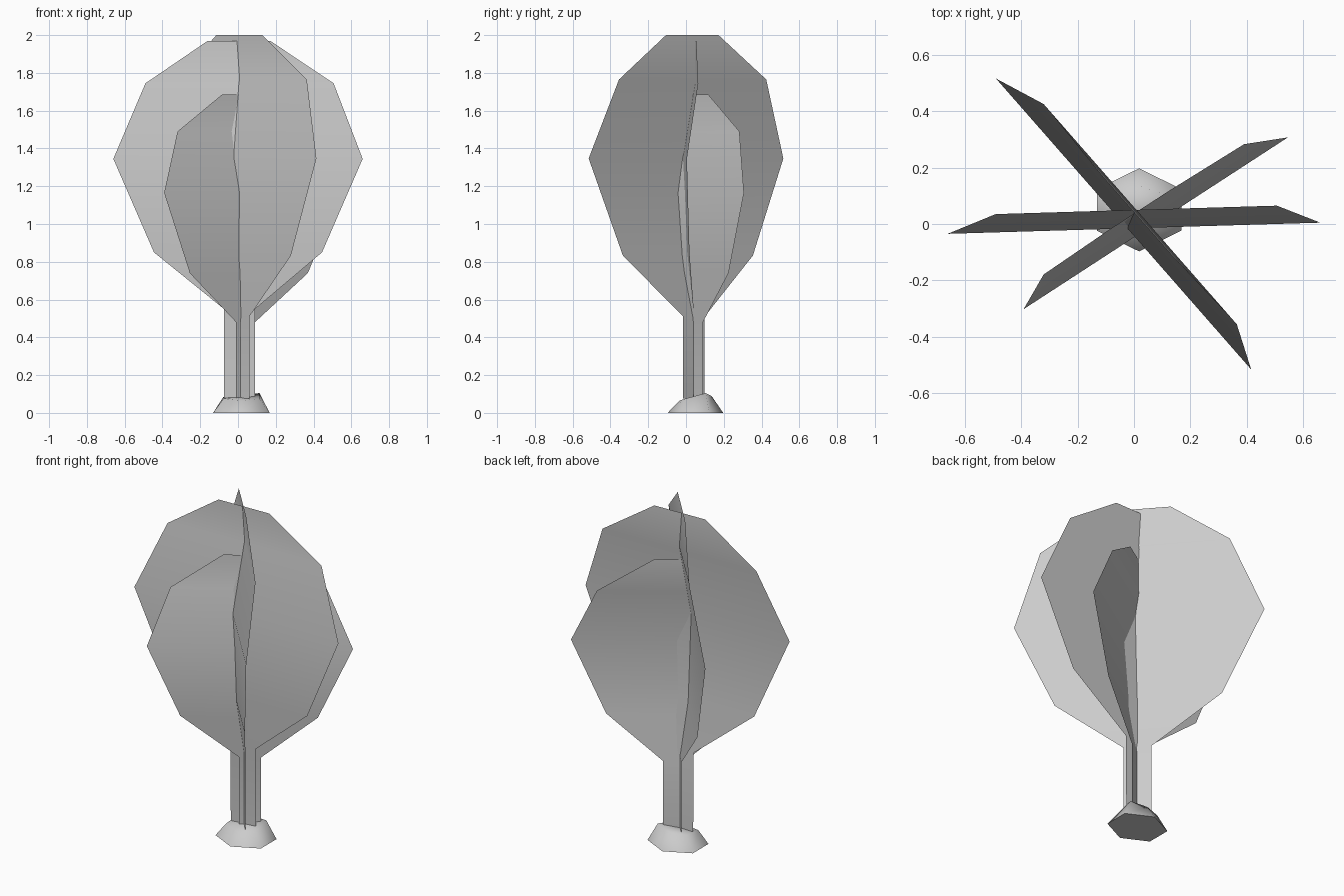
import bpy, bmesh, math

if "Cube" in bpy.data.objects:
    bpy.data.objects.remove(bpy.data.objects["Cube"])

grey = bpy.data.materials.new("pale grey")
grey.diffuse_color = (0.6, 0.6, 0.6, 1)
grey.use_nodes = True
grey.node_tree.nodes["Principled BSDF"].inputs["Base Color"].default_value = grey.diffuse_color


def finish(name, bm, angle):
    me = bpy.data.meshes.new(name)
    bm.to_mesh(me)
    bm.free()
    me.materials.append(grey)
    ob = bpy.data.objects.new(name, me)
    bpy.context.collection.objects.link(ob)
    bpy.ops.object.select_all(action='DESELECT')
    ob.select_set(True)
    bpy.context.view_layer.objects.active = ob
    bpy.ops.object.shade_smooth_by_angle(angle=math.radians(angle))


def leaf_card(name, slope, rows):
    """Bent sheet: each row is (z, centre x, centre y, half width along x)."""
    bm = bmesh.new()
    prev = None
    for z, cx, cy, h in rows:
        pair = [bm.verts.new((cx + s * h, cy + s * h * slope, z)) for s in (-1, 1)]
        if prev:
            bm.faces.new((prev[0], prev[1], pair[1], pair[0]))
        prev = pair
    finish(name, bm, 40)


# Three crossed tree cards, each with stem and crown
leaf_card("wide_leaf_card", 0.03, [
    (0.08, 0.008, 0.04, 0.082), (0.55, 0.008, 0.038, 0.082),
    (0.85, 0.0, 0.005, 0.445), (1.345, 0.0, -0.015, 0.66),
    (1.745, 0.008, 0.05, 0.498), (1.97, 0.005, 0.05, 0.165)])
leaf_card("diagonal_leaf_card", -1.14, [
    (0.075, 0.01, 0.042, 0.05), (0.51, 0.01, 0.042, 0.05),
    (0.833, -0.022, 0.01, 0.302), (1.347, -0.037, 0.0, 0.452),
    (1.765, 0.022, 0.035, 0.342), (2.0, 0.007, 0.033, 0.122)])
leaf_card("small_leaf_card", 0.65, [
    (0.075, 0.04, 0.057, 0.05), (0.48, 0.04, 0.057, 0.05),
    (0.74, 0.0575, 0.022, 0.3125), (1.165, 0.077, 0.0025, 0.468),
    (1.49, 0.035, 0.052, 0.355), (1.685, 0.02, 0.05, 0.105)])

# Six-sided foot with an uneven top rim
bm = bmesh.new()
rim_heights = [0.105, 0.09, 0.085, 0.075, 0.065, 0.075]
rim_radii = [0.11, 0.085, 0.11, 0.11, 0.085, 0.11]
low, rim = [], []
for i, (z, r) in enumerate(zip(rim_heights, rim_radii)):
    a = math.radians(30 + 60 * i)
    c, s = math.cos(a), math.sin(a)
    low.append(bm.verts.new((0.018 + 0.173 * c, 0.05 + 0.147 * s, 0)))
    rim.append(bm.verts.new((0.018 + r * c, 0.05 + r * s, z)))
top = bm.verts.new((0.018, 0.05, 0.085))
for i in range(6):
    j = (i + 1) % 6
    bm.faces.new((low[i], low[j], rim[j], rim[i]))
    bm.faces.new((rim[i], rim[j], top))
bm.faces.new(low[::-1])
finish("foot", bm, 70)
